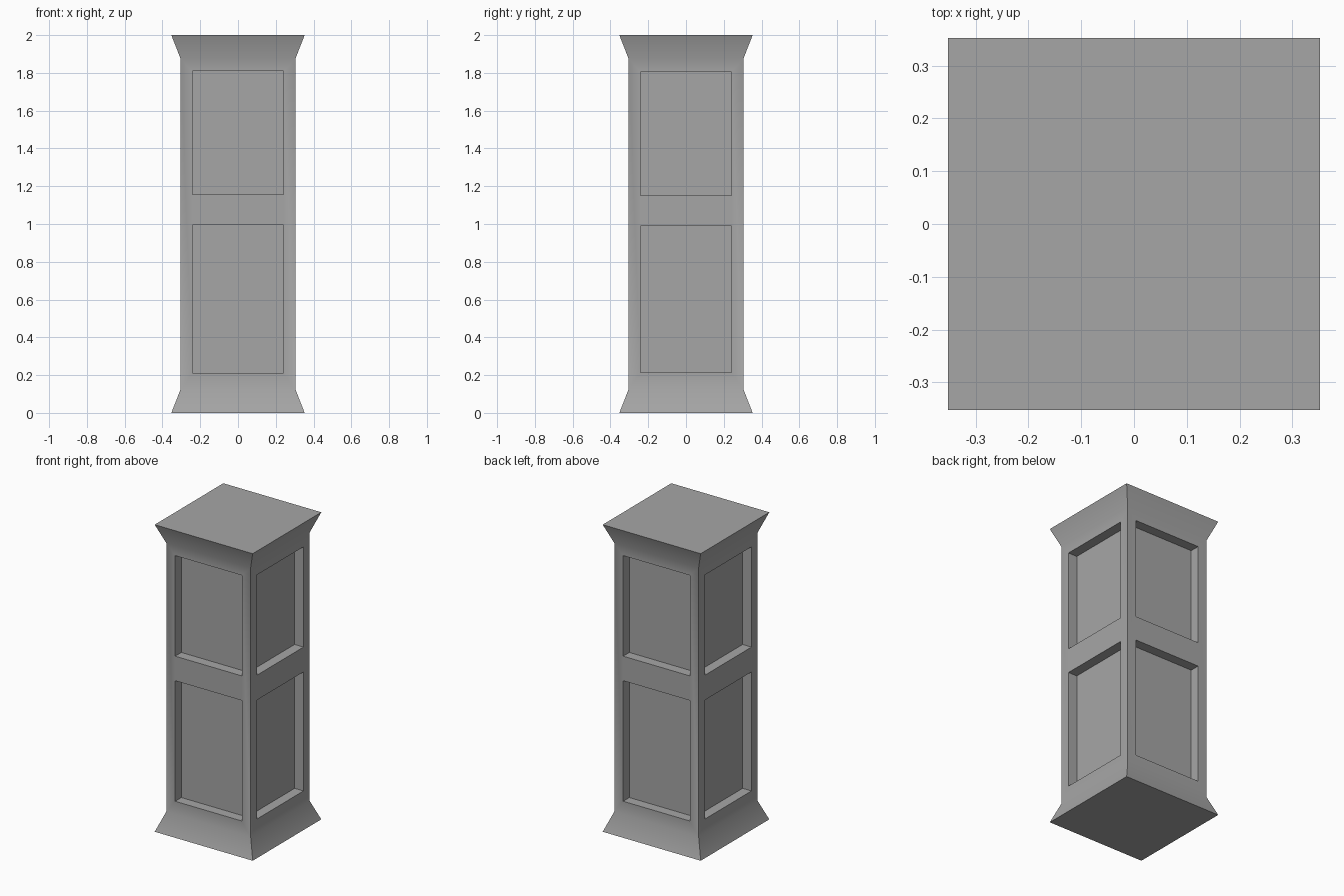
import bpy
import bmesh
from math import pi, radians
from mathutils import Matrix, Vector

cube = bpy.data.objects.get("Cube")
if cube:
    bpy.data.objects.remove(cube, do_unlink=True)

HEIGHT = 2.0
FLARE = 0.353          # half width at the foot and the crown
SHAFT = 0.304          # half width of the shaft
FLARE_H = 0.125        # height of each flared end
PANEL = 0.24           # half width of the recessed panels
DEPTH = 0.064          # depth of the recesses

# Single stone material
stone = bpy.data.materials.new("grey_stone")
stone.use_nodes = True
colour = (0.38, 0.38, 0.38, 1.0)
stone.diffuse_color = colour
bsdf = stone.node_tree.nodes["Principled BSDF"]
bsdf.inputs["Base Color"].default_value = colour
bsdf.inputs["Roughness"].default_value = 0.8


def add_side(bm, turn, panels):
    """One side: flared ends, a frame and two recessed panels."""
    spin = Matrix.Rotation(turn, 4, 'Z')

    def face(*points):
        return bm.faces.new([bm.verts.new(spin @ Vector(p)) for p in points])

    def row(half, z, y=-SHAFT):
        return (-half, y, z), (half, y, z)

    foot = row(FLARE, 0, -FLARE)
    low = row(SHAFT, FLARE_H)
    high = row(SHAFT, HEIGHT - FLARE_H)
    crown = row(FLARE, HEIGHT, -FLARE)
    (a, b), (c, d) = panels
    rails = [row(PANEL, z) for z in (a, b, c, d)]

    # Flared ends, then the rails between the panels
    bands = [(foot, low), (low, rails[0]), (rails[1], rails[2]),
             (rails[3], high), (high, crown)]
    for (l0, r0), (l1, r1) in bands:
        face(l0, r0, r1, l1)

    # Stiles beside the panels
    face(low[0], *[r[0] for r in rails], high[0])
    face(high[1], *[r[1] for r in reversed(rails)], low[1])

    # Recesses: four reveals and a floor each
    for z0, z1 in panels:
        rim = [*row(PANEL, z0), *reversed(row(PANEL, z1))]
        floor = [(x, y + DEPTH, z) for x, y, z in rim]
        face(*floor)
        for i in range(4):
            j = (i + 1) % 4
            face(rim[i], rim[j], floor[j], floor[i])


bm = bmesh.new()
front_panels = ((0.21, 0.995), (1.155, 1.81))
side_panels = ((0.215, 0.99), (1.152, 1.805))
for i in range(4):
    add_side(bm, i * pi / 2, side_panels if i % 2 else front_panels)

# Flat top and underside
corners = [(-FLARE, -FLARE), (FLARE, -FLARE), (FLARE, FLARE), (-FLARE, FLARE)]
bm.faces.new([bm.verts.new((x, y, HEIGHT)) for x, y in corners])
bm.faces.new([bm.verts.new((x, y, 0)) for x, y in reversed(corners)])

bmesh.ops.remove_doubles(bm, verts=bm.verts, dist=0.0001)
mesh = bpy.data.meshes.new("panelled_pillar")
bm.to_mesh(mesh)
bm.free()
mesh.materials.append(stone)

pillar = bpy.data.objects.new("panelled_pillar", mesh)
bpy.context.collection.objects.link(pillar)
bpy.ops.object.select_all(action='DESELECT')
pillar.select_set(True)
bpy.context.view_layer.objects.active = pillar
bpy.ops.object.shade_smooth_by_angle(angle=radians(30))
